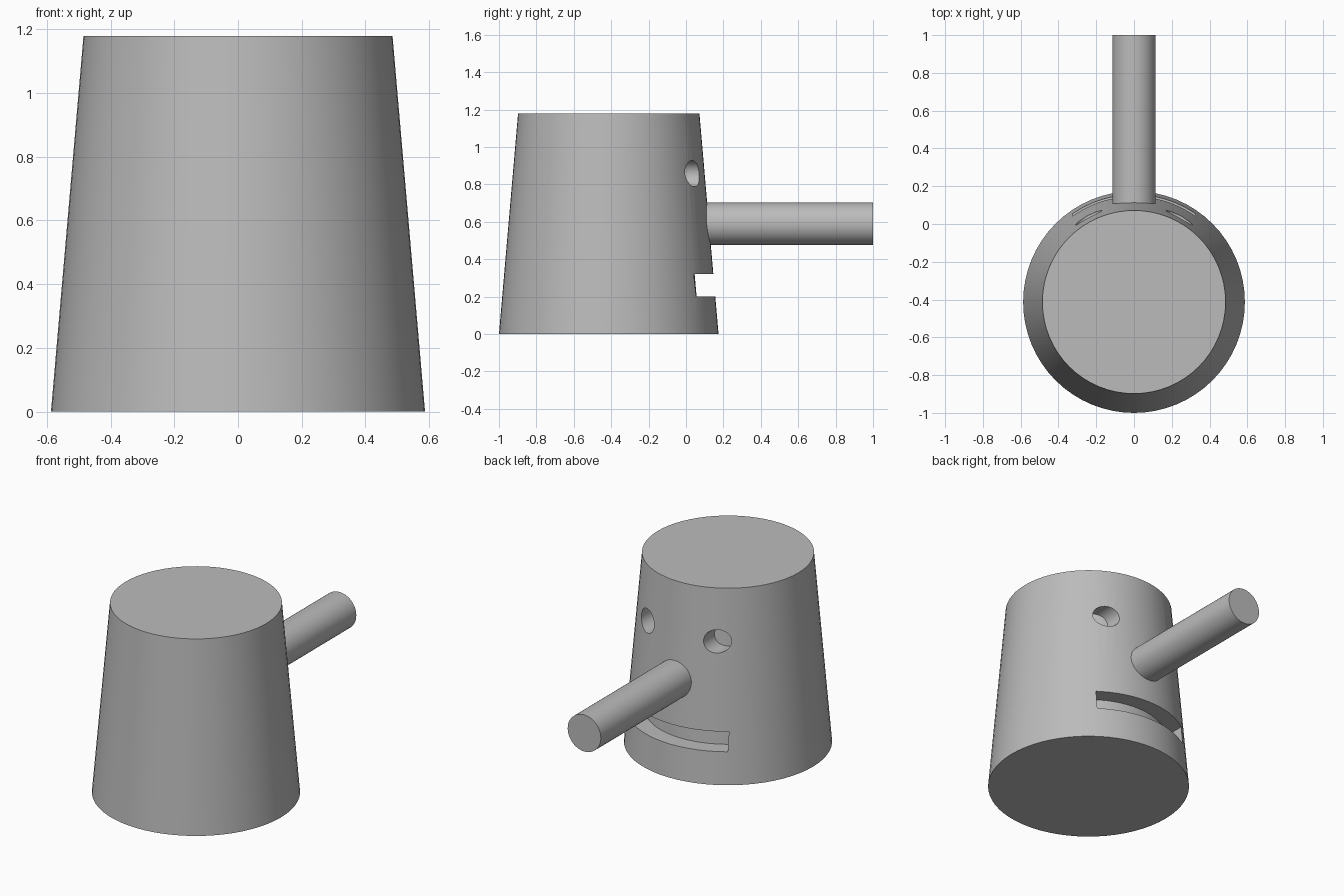
import bpy
import math

cube = bpy.data.objects.get("Cube")
if cube:
    bpy.data.objects.remove(cube, do_unlink=True)

CENTRE_Y = -0.413
HEIGHT = 1.178
R_BOTTOM, R_TOP = 0.587, 0.485
RECESS = 0.1          # depth of eyes and mouth below the surface

grey = bpy.data.materials.new("plain grey")
grey.use_nodes = True
colour = (0.5, 0.5, 0.5, 1)
grey.diffuse_color = colour
grey.node_tree.nodes["Principled BSDF"].inputs["Base Color"].default_value = colour


def frustum(name, r1, r2, length, location, rotation=(0, 0, 0), sides=64):
    bpy.ops.mesh.primitive_cone_add(vertices=sides, radius1=r1, radius2=r2, depth=length,
                                    location=location, rotation=rotation)
    ob = bpy.context.object
    ob.name = name
    ob.data.materials.append(grey)
    return ob


def rod(name, radius, x, z, y0, y1, sides=48):
    return frustum(name, radius, radius, y1 - y0, (x, (y0 + y1) / 2, z),
                   (-math.pi / 2, 0, 0), sides)


def subtract(target, cutter):
    mod = target.modifiers.new("cut", 'BOOLEAN')
    mod.operation = 'DIFFERENCE'
    mod.solver = 'EXACT'
    mod.object = cutter
    bpy.context.view_layer.objects.active = target
    bpy.ops.object.modifier_apply(modifier=mod.name)


def smooth(ob):
    bpy.ops.object.select_all(action='DESELECT')
    ob.select_set(True)
    bpy.context.view_layer.objects.active = ob
    bpy.ops.object.shade_smooth_by_angle(angle=math.radians(30))


# Tapered body, and a slimmer core that sets the floor of the recesses
middle = (0, CENTRE_Y, HEIGHT / 2)
body = frustum("body", R_BOTTOM, R_TOP, HEIGHT, middle)
core = frustum("core_helper", R_BOTTOM - RECESS, R_TOP - RECESS, HEIGHT, middle)

# Cutters: two round eyes and a wide curved mouth slot
cutters = [rod("eye_cutter", 0.07, side * 0.24, 0.858, -0.3, 0.4) for side in (-1, 1)]
bpy.ops.mesh.primitive_cube_add(size=1, location=(0, 0.1, 0.26))
mouth = bpy.context.object
mouth.name = "mouth_cutter"
mouth.scale = (0.65, 0.7, 0.12)
mouth.data.materials.append(grey)
cutters.append(mouth)

for cutter in cutters:
    cutter.hide_render = True
    subtract(cutter, core)
    subtract(body, cutter)
for helper in cutters + [core]:
    bpy.data.objects.remove(helper, do_unlink=True)
smooth(body)

# Long straight nose, rooted inside the body
nose = rod("nose", 0.114, 0, 0.59, 0.05, 1.0)
smooth(nose)
